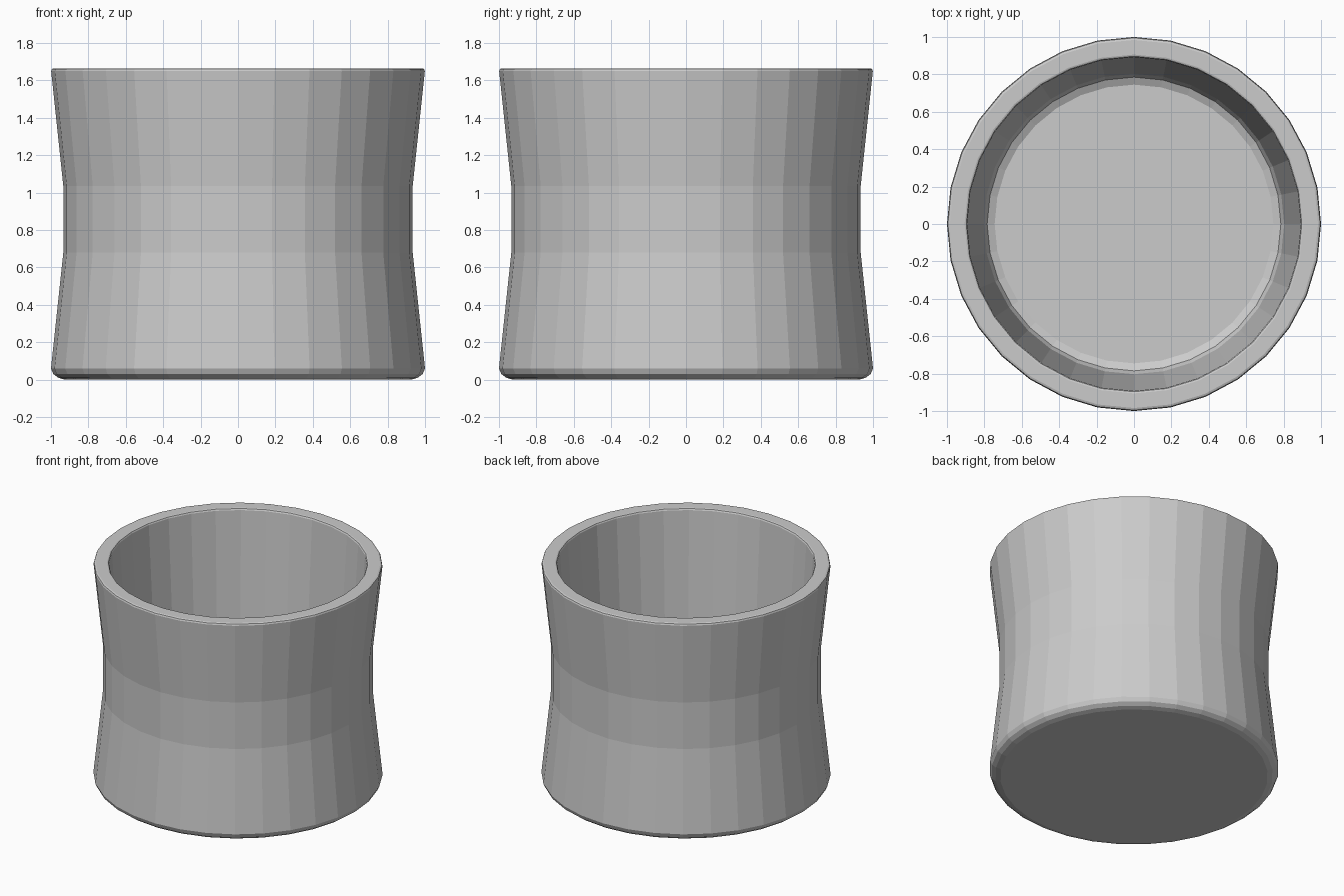
import bpy
import bmesh
from math import cos, sin, tau

if "Cube" in bpy.data.objects:
    bpy.data.objects.remove(bpy.data.objects["Cube"])

SIDES = 32

# Closed cup profile (radius, height): base, waisted outside, rim, tapered inside, floor
profile = [
    (0.925, 0.0), (0.96, 0.01), (0.987, 0.03), (1.0, 0.06),
    (0.934, 0.68), (0.934, 1.035),
    (0.999, 1.65), (0.995, 1.661), (0.984, 1.665),
    (0.906, 1.665), (0.897, 1.662), (0.892, 1.652),
    (0.803, 0.17), (0.785, 0.13), (0.745, 0.11),
]


def lathe(name, points):
    bm = bmesh.new()
    rings = [[bm.verts.new((r * cos(tau * i / SIDES), r * sin(tau * i / SIDES), z))
              for i in range(SIDES)] for r, z in points]
    for low, high in zip(rings, rings[1:]):
        for i in range(SIDES):
            j = (i + 1) % SIDES
            bm.faces.new((low[i], low[j], high[j], high[i]))
    # Underside and inner floor
    bm.faces.new(rings[0][::-1])
    bm.faces.new(rings[-1])
    bmesh.ops.recalc_face_normals(bm, faces=bm.faces)
    mesh = bpy.data.meshes.new(name)
    bm.to_mesh(mesh)
    bm.free()
    obj = bpy.data.objects.new(name, mesh)
    bpy.context.collection.objects.link(obj)
    return obj


lathe("cup", profile)
